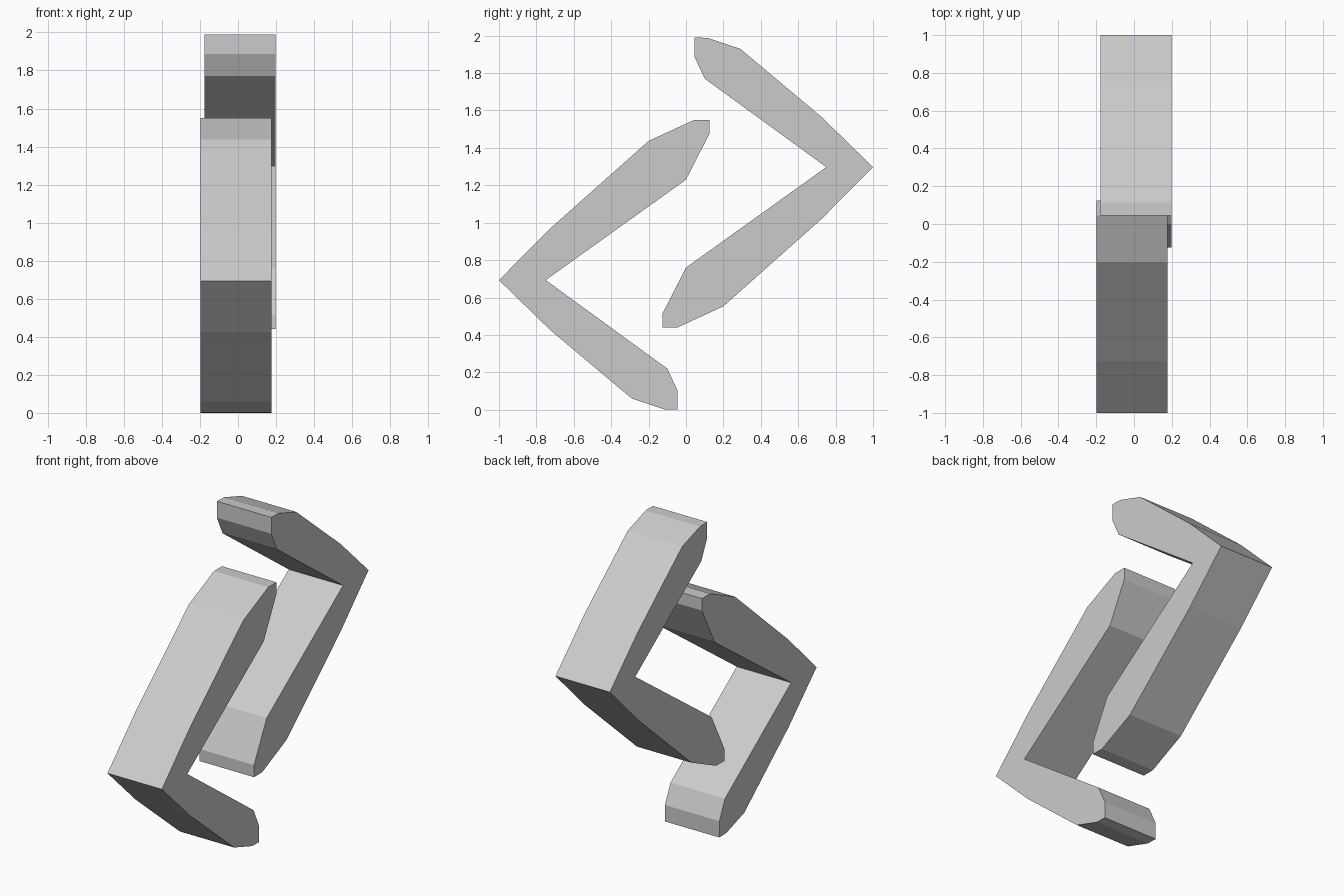
import bpy
import bmesh

if "Cube" in bpy.data.objects:
    bpy.data.objects.remove(bpy.data.objects["Cube"])

HALF_W = 0.187      # half thickness along x
OFFSET = 0.0105     # each bracket is shifted slightly sideways
HEIGHT = 1.99

# Outline (y, z) of the front angled bracket
PROFILE = [
    (0.045, 1.55), (0.125, 1.55), (0.125, 1.475), (0.0, 1.23),
    (-0.75, 0.693), (-0.10, 0.22), (-0.045, 0.102), (-0.045, 0.0),
    (-0.115, 0.002), (-0.29, 0.06), (-0.725, 0.425), (-1.0, 0.693),
    (-0.725, 0.97), (-0.20, 1.437),
]


def extrude_bracket(name, points, x_centre):
    bm = bmesh.new()
    face = bm.faces.new([bm.verts.new((x_centre - HALF_W, y, z)) for y, z in points])
    res = bmesh.ops.extrude_face_region(bm, geom=[face], use_keep_orig=True)
    verts = [v for v in res["geom"] if isinstance(v, bmesh.types.BMVert)]
    bmesh.ops.translate(bm, verts=verts, vec=(2 * HALF_W, 0, 0))
    bmesh.ops.recalc_face_normals(bm, faces=bm.faces[:])
    mesh = bpy.data.meshes.new(name)
    bm.to_mesh(mesh)
    bm.free()
    obj = bpy.data.objects.new(name, mesh)
    bpy.context.collection.objects.link(obj)
    return obj


# Front bracket, and the rear one as its half-turn copy
extrude_bracket("front_bracket", PROFILE, -OFFSET)
extrude_bracket("rear_bracket", [(-y, HEIGHT - z) for y, z in PROFILE], OFFSET)
